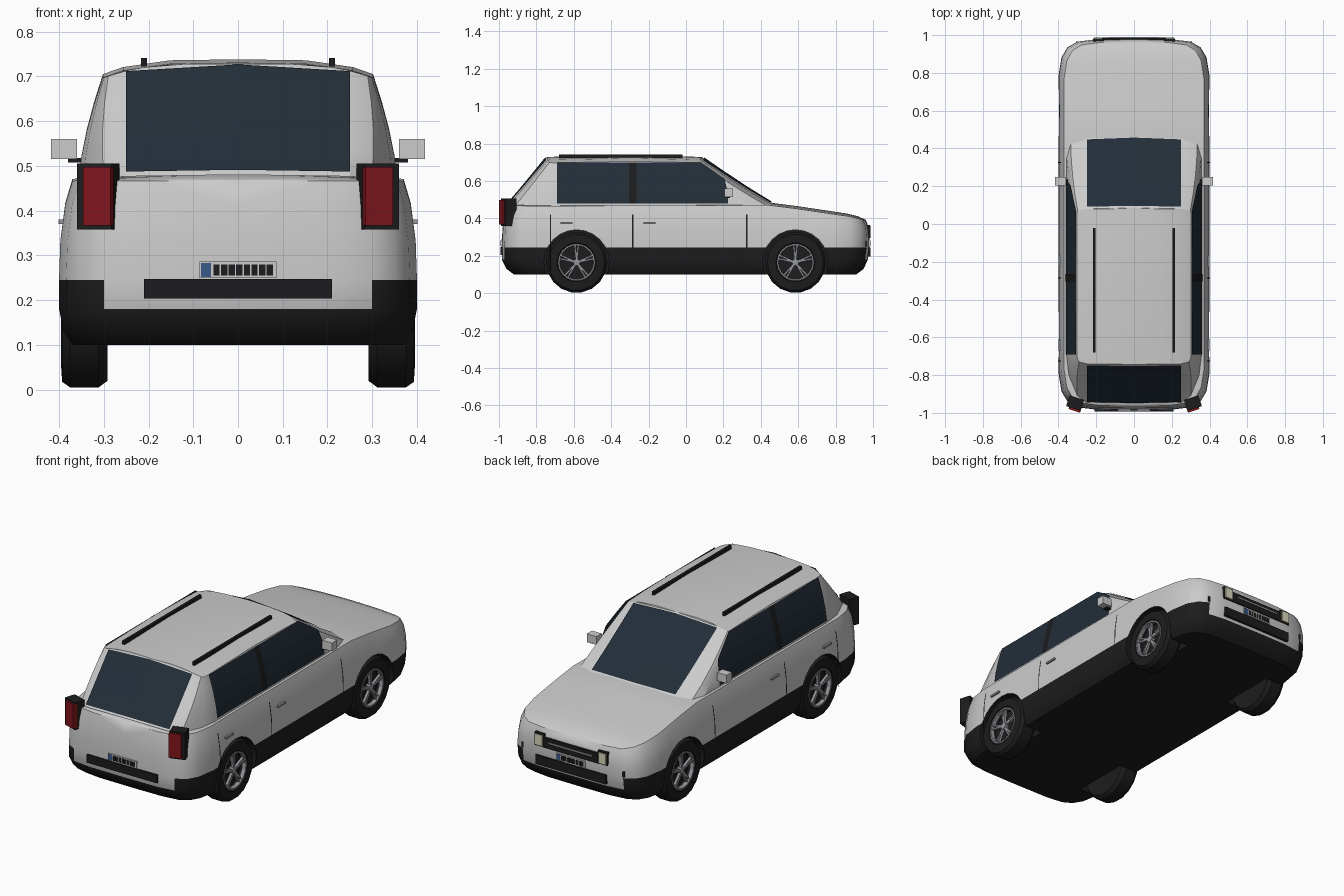
import bpy, bmesh, math
from mathutils import Matrix, Vector

if "Cube" in bpy.data.objects:
    bpy.data.objects.remove(bpy.data.objects["Cube"])


def material(name, r, g, b):
    m = bpy.data.materials.new(name)
    m.diffuse_color = (r, g, b, 1)
    m.use_nodes = True
    m.node_tree.nodes["Principled BSDF"].inputs["Base Color"].default_value = m.diffuse_color
    return m


BLACK = material("black_trim", .012, .012, .013)
GLASS = material("dark_glass", .016, .027, .04)
RED = material("red_lens", .22, .008, .012)
CREAM = material("headlight_lens", .7, .68, .5)
BLUE = material("blue_patch", .04, .1, .25)
PAINT = material("paint", .6, .6, .6)
ALLOY = material("alloy", .3, .31, .33)


def finish(name, bm, mats, smooth=None):
    bmesh.ops.remove_doubles(bm, verts=bm.verts, dist=.0005)
    bmesh.ops.recalc_face_normals(bm, faces=bm.faces)
    me = bpy.data.meshes.new(name)
    bm.to_mesh(me)
    bm.free()
    for m in mats:
        me.materials.append(m)
    ob = bpy.data.objects.new(name, me)
    bpy.context.collection.objects.link(ob)
    bpy.ops.object.select_all(action='DESELECT')
    ob.select_set(True)
    bpy.context.view_layer.objects.active = ob
    if smooth:
        bpy.ops.object.shade_smooth_by_angle(angle=math.radians(smooth))
    return ob


def shell(name, levels, mats, pick=lambda k, c: 0, smooth=None):
    """Loft half outlines and mirror them across x."""
    bm = bmesh.new()
    for s in (1, -1):
        rows = [[bm.verts.new((s * x, y, z)) for x, y, z in lv] for lv in levels]
        for k in range(len(rows) - 1):
            for i in range(len(rows[0]) - 1):
                f = bm.faces.new((rows[k][i], rows[k][i + 1], rows[k + 1][i + 1], rows[k + 1][i]))
                f.material_index = pick(k, f.calc_center_median())
    return finish(name, bm, mats, smooth)


def box(name, x, y, z, mat, mirror=False, rz=0):
    """Box from (min, max) ranges, optionally mirrored and turned about z."""
    bm = bmesh.new()
    c = Vector([(a + b) / 2 for a, b in (x, y, z)])
    size = [b - a for a, b in (x, y, z)]
    mat4 = Matrix.Translation(c) @ Matrix.Rotation(rz, 4, 'Z') @ Matrix.Diagonal((*size, 1))
    bmesh.ops.create_cube(bm, size=1, matrix=mat4)
    if mirror:
        bmesh.ops.create_cube(bm, size=1, matrix=Matrix.Diagonal((-1, 1, 1, 1)) @ mat4)
    return finish(name, bm, [mat])


def lathe(bm, profile, centre, side, n=18, closed=True):
    """Spin (x, radius) points about a wheel axle."""
    rings = []
    for k in range(n):
        a = 2 * math.pi * (k + .5) / n
        rings.append([bm.verts.new((side * x, centre[0] + r * math.sin(a), centre[1] + r * math.cos(a)))
                      for x, r in profile])
    m = len(profile)
    for k in range(n):
        for j in range(m if closed else m - 1):
            a, b = rings[k], rings[(k + 1) % n]
            bm.faces.new((a[j], a[(j + 1) % m], b[(j + 1) % m], b[j]))


# Lower body: stacked plan outlines following a sloping hood line
plan = [(0, -1), (.5, -.998), (.75, -.985), (.88, -.955), (.96, -.9), (1, -.8)]
plan += [(1, y) for y in (-.6, -.3, 0, .25, .46, .6, .7)]
plan += [(-x and abs(x), -y) for x, y in reversed(plan[:6])]
TOP = [(-1, .44), (-.93, .465), (.45, .47), (.6, .45), (.8, .42), (.9, .405), (1, .36)]


def top(y):
    for (a, za), (b, zb) in zip(TOP, TOP[1:]):
        if y <= b:
            return za + (zb - za) * (y - a) / (b - a)
    return TOP[-1][1]


def body_level(z, hw, yr, yf, sx=1):
    out = []
    for px, py in plan:
        x, y = px * hw * sx, py * (yf if py > 0 else yr)
        zz = z
        if z > .245:
            t = (z - .245) / .215
            zz = .245 + t * (top(y) - .245) + t * .015 * (1 - (x / .38) ** 2)
        out.append((x, y, zz))
    return out


spec = [(.10, .37, .92, .91, 0), (.10, .37, .92, .91), (.13, .39, .96, .95), (.18, .40, .985, .972),
        (.245, .40, .985, .98), (.33, .397, .982, .98), (.41, .386, .975, .976), (.46, .370, .962, .962),
        (.46, .370, .962, .962, .7), (.46, .370, .962, .962, .35), (.46, .370, .962, .962, 0)]
body = shell("body", [body_level(*s) for s in spec], [PAINT, BLACK],
             lambda k, c: int(k < 3 or (k == 3 and abs(c.x) > .28)), 35)

# Wheel wells cut into the body
AXLES = (-.585, .585)
bm = bmesh.new()
for s in (1, -1):
    for y in AXLES:
        bmesh.ops.create_cone(bm, cap_ends=True, segments=24, radius1=.174, radius2=.174, depth=.2,
                              matrix=Matrix.Translation((s * .365, y, .165)) @ Matrix.Rotation(math.pi / 2, 4, 'Y'))
cutter = finish("wheel_well_cutter", bm, [BLACK])
cutter.hide_render = True
mod = body.modifiers.new("wheel_wells", 'BOOLEAN')
mod.operation, mod.object, mod.solver = 'DIFFERENCE', cutter, 'EXACT'
mod.material_mode = 'TRANSFER'
bpy.context.view_layer.objects.active = body
bpy.ops.object.modifier_apply(modifier=mod.name)
bpy.data.objects.remove(cutter)

# Cabin: blend from the belt outline to the roof outline
base = [(0, -.95), (.25, -.945), (.30, -.91), (.345, -.8), (.357, -.7), (.357, -.3), (.357, .1),
        (.357, .36), (.335, .43), (.25, .455), (0, .465)]
roof = [(0, -.745), (.25, -.74), (.29, -.73), (.3, -.715), (.302, -.68), (.302, -.3), (.302, -.05),
        (.302, .06), (.298, .07), (.25, .08), (0, .085)]


def cabin_point(a, b, t, sx=1):
    x, y = a[0] + (b[0] - a[0]) * t, a[1] + (b[1] - a[1]) * t
    if x > .28:
        x *= 1 + .1 * t * (1 - t)
    x *= sx
    hw = .357 - .055 * t
    crown = (.015 + .018 * t) * (1 - (x / hw) ** 4) - .01 * t * ((y + .33) / .41) ** 2
    return x, y, .465 + .24 * t + crown


cabin = [[cabin_point(a, b, t) for a, b in zip(base, roof)] for t in (0, .25, .5, .75, 1)]
cabin += [[cabin_point(a, b, 1, s) for a, b in zip(base, roof)] for s in (.85, .5, 0)]
shell("cabin", cabin, [PAINT], smooth=25)

# Windscreen and rear window lie just outside the cabin surface
for name, i, j, dy in (("rear_window", 0, 1, -.004), ("windscreen", 10, 9, .004)):
    rows = []
    for t in (.03, .35, .7, .98):
        p, q = [Vector(cabin_point(base[k], roof[k], t)) + Vector((0, dy, .004)) for k in (i, j)]
        rows.append([p, (p + q) / 2, q])
    shell(name, rows, [GLASS])


def side_x(z):
    t = (z - .465) / .24
    return (.357 - .055 * t) * (1 + .1 * t * (1 - t)) + .004


def side_panel(name, rows, mat, lift=0):
    shell(name, [[(side_x(z) + lift, y, z) for y in ys] for z, *ys in rows], [mat])


side_panel("side_windows", [(.48, -.69, .225), (.54, -.69, .225), (.61, -.69, .205), (.66, -.69, .135),
                            (.7, -.69, .075)], GLASS)
side_panel("door_pillar", [(z, -.305, -.265) for z in (.48, .54, .6, .66, .7)], BLACK, .002)

# Roof rails
box("roof_rails", (.203, .217), (-.68, -.02), (.722, .741), BLACK, True)

# Door seams and handles
for n, (y, z0) in enumerate(((-.725, .12), (-.285, .245), (.325, .245))):
    pts = [(.402, z0), (.402, .25), (.400, .33), (.392, .39), (.387, .42)]
    shell("door_seam_%d" % n, [[(x, y - .003, z), (x, y + .003, z)] for x, z in pts], [BLACK])
for n, y in enumerate((-.64, -.195)):
    box("door_handle_%d" % n, (.38, .401), (y - .032, y + .032), (.37, .38), ALLOY, True)

# Mirrors
box("mirror_heads", (.36, .418), (.205, .25), (.515, .56), PAINT, True)
box("mirror_stalks", (.34, .38), (.21, .235), (.508, .518), BLACK, True)

# Tail lights
turn = math.radians(18)
box("tail_light_housings", (.272, .352), (-.978, -.918), (.358, .505), BLACK, True, turn)
box("tail_light_lenses", (.280, .344), (-.990, -.965), (.367, .497), RED, True, turn)

# Headlights, grille and bumper trim
box("headlight_frames", (.160, .218), (.95, .983), (.295, .365), BLACK, True)
box("headlight_lenses", (.168, .212), (.96, .988), (.302, .358), CREAM, True)
box("grille", (-.165, .165), (.95, .986), (.295, .35), BLACK)
box("grille_strip", (-.13, .13), (.96, .989), (.325, .332), ALLOY)
box("front_intake", (-.21, .21), (.95, .987), (.195, .245), BLACK)
box("front_vents", (.295, .308), (.93, .966), (.25, .28), BLACK, True)
box("rear_trim", (-.21, .21), (-.992, -.95), (.203, .247), BLACK)

# Blank plates with plain bars
for end, y, s in (("rear", -.986, 1), ("front", .982, -1)):
    def slab(name, a, b, z0, z1, d, mat):
        xs, ys = sorted((s * a, s * b)), sorted((y - s * d, y + s * .02))
        box(end + name, xs, ys, (z0, z1), mat)
    slab("_plate", -.086, .086, .249, .286, .003, PAINT)
    slab("_plate_patch", -.083, -.06, .252, .283, .005, BLUE)
    for k in range(8):
        slab("_plate_bar_%d" % k, -.055 + k * .017, -.041 + k * .017, .255, .28, .005, BLACK)

# Wheels: tyre, dark dish, rim ring and five forked spokes
for end, y in (("rear", AXLES[0]), ("front", AXLES[1])):
    tyre, rim = bmesh.new(), bmesh.new()
    for s in (1, -1):
        c = (y, .165)
        lathe(tyre, [(.30, .09), (.292, .148), (.312, .163), (.375, .163), (.393, .15), (.396, .105), (.385, .095)],
              c, s, closed=False)
        lathe(tyre, [(.385, .095), (.362, .09), (.36, .0)], c, s, closed=False)
        lathe(tyre, [(.30, .09), (.30, .0)], c, s, closed=False)
        lathe(rim, [(.375, .09), (.375, .1), (.394, .099), (.394, .091)], c, s)
        lathe(rim, [(.365, .018), (.388, .018), (.39, .0)], c, s, 10, False)
        for k in range(5):
            for tilt in (-.1, .1):
                m = (Matrix.Translation((s * .38, y, .165)) @ Matrix.Rotation(k * 2 * math.pi / 5 + tilt, 4, 'X')
                     @ Matrix.Translation((0, 0, .052)) @ Matrix.Diagonal((.014, .009, .084, 1)))
                bmesh.ops.create_cube(rim, size=1, matrix=m)
    finish(end + "_tyres", tyre, [BLACK], 25)
    finish(end + "_rims", rim, [ALLOY])
